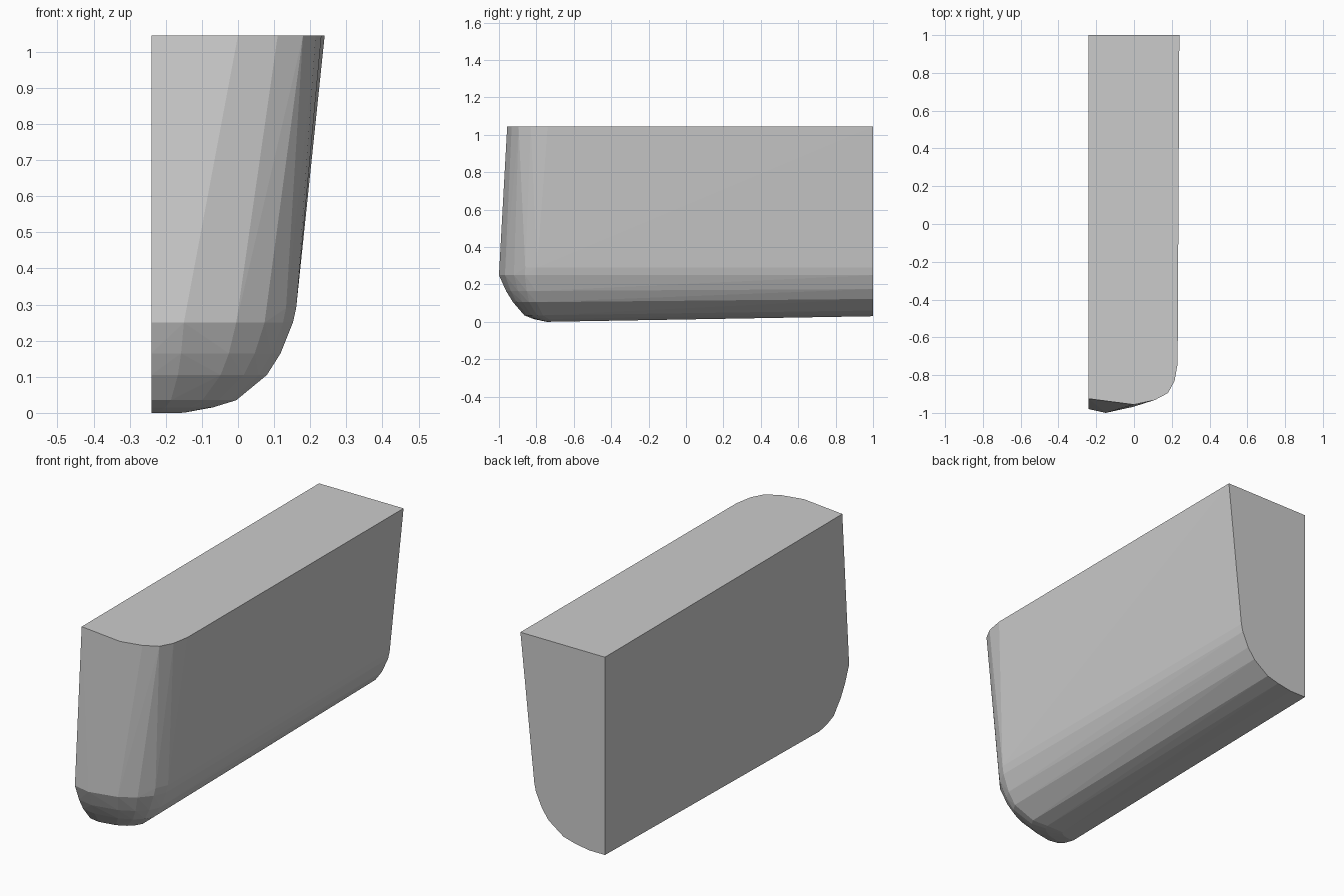
import bpy
import bmesh

cube = bpy.data.objects.get("Cube")
if cube:
    bpy.data.objects.remove(cube, do_unlink=True)

INNER, BACK, TOP = -0.24, 1.0, 1.045

# Plan curves of the nose, from the flat inner side round to the outer side
deck_curve = [(-0.24, -0.925), (0.0, -0.956), (0.11, -0.932),
              (0.18, -0.895), (0.215, -0.83), (0.231, -0.74)]
shoulder_curve = [(0.0, 0.1), (0.23, 0.0), (0.6, 0.16),
                  (0.8, 0.4), (0.93, 0.69), (1.0, 1.0)]

# Lower levels: height, outer side x, nose y, length of the rounded nose
levels = [(0.29, 0.161, -0.997, 0.2), (0.25, 0.152, -1.0, 0.2),
          (0.165, 0.118, -0.962, 0.16), (0.105, 0.08, -0.925, 0.125),
          (0.035, -0.005, -0.865, 0.1), (0.015, -0.07, -0.815, 0.08),
          (0.0, -0.15, -0.745, 0.03)]


def lifted(z, y):
    """Raise the keel gently towards the back."""
    return z + 0.03 * max(0, (y + 0.745) / 1.745) * max(0, 1 - z / 0.25)


points = [(x, y, TOP) for x, y in deck_curve]
points += [(INNER, BACK, TOP), (0.24, BACK, TOP)]
for z, side, nose, depth in levels:
    ring = [(INNER + u * (side - INNER), nose + v * depth)
            for u, v in shoulder_curve]
    ring += [(INNER, BACK), (side, BACK)]
    points += [(x, y, lifted(z, y)) for x, y in ring]

# Half hull: one convex skin over the level outlines
bm = bmesh.new()
for p in points:
    bm.verts.new(p)
hull = bmesh.ops.convex_hull(bm, input=bm.verts[:])
loose = set(hull["geom_interior"] + hull["geom_unused"])
bmesh.ops.delete(bm, geom=[g for g in loose if isinstance(g, bmesh.types.BMVert)],
                 context="VERTS")
bmesh.ops.dissolve_limit(bm, angle_limit=0.01, verts=bm.verts[:], edges=bm.edges[:])
bmesh.ops.recalc_face_normals(bm, faces=bm.faces[:])
mesh = bpy.data.meshes.new("half_hull")
bm.to_mesh(mesh)
bm.free()

# Plain grey
grey = bpy.data.materials.new("plain_grey")
grey.use_nodes = True
colour = (0.6, 0.6, 0.6, 1.0)
grey.diffuse_color = colour
grey.node_tree.nodes["Principled BSDF"].inputs["Base Color"].default_value = colour
mesh.materials.append(grey)

half_hull = bpy.data.objects.new("half_hull", mesh)
bpy.context.collection.objects.link(half_hull)
